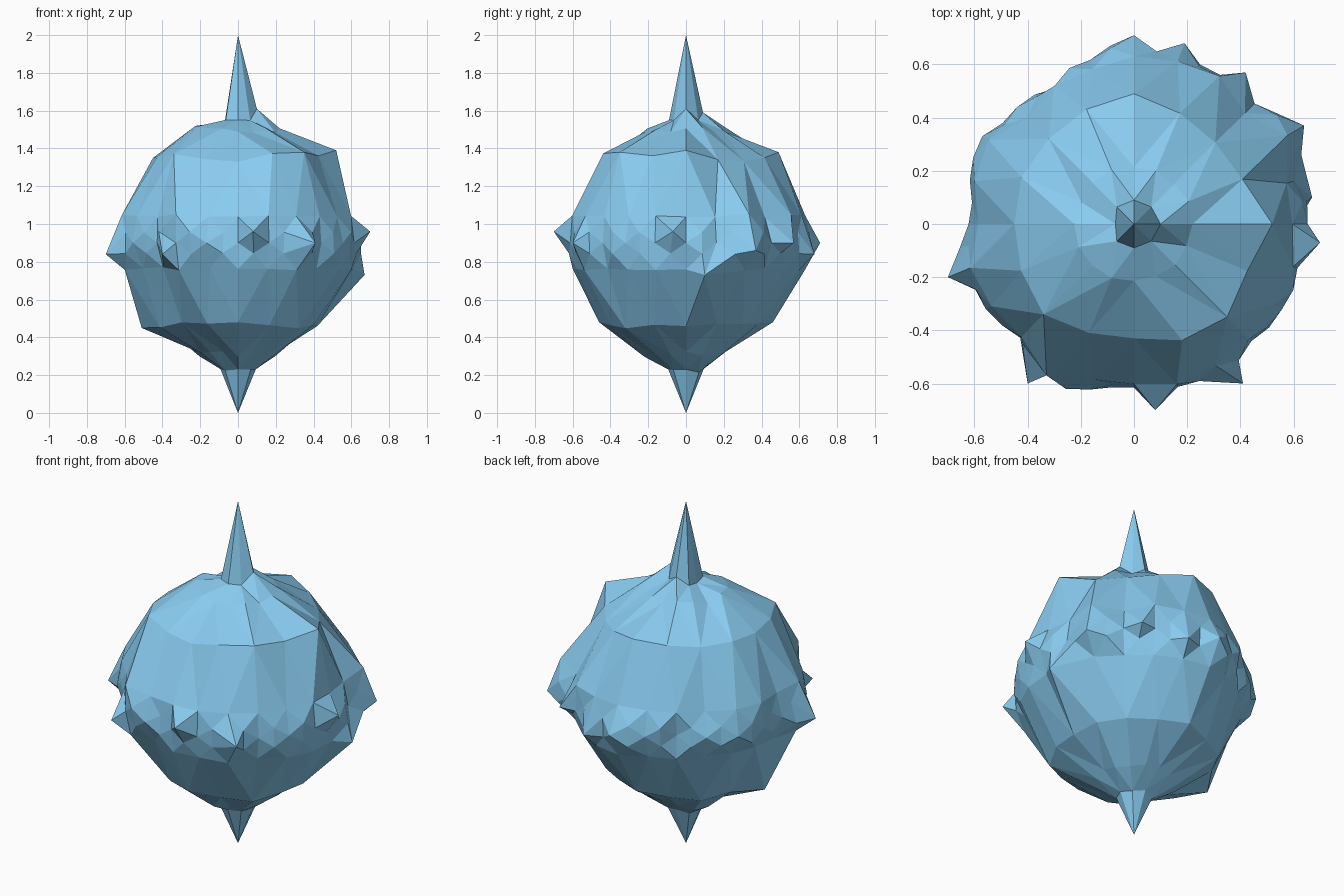
import bpy, bmesh, random
from math import radians, sin, cos, tau
from mathutils import Vector

if "Cube" in bpy.data.objects:
    bpy.data.objects.remove(bpy.data.objects["Cube"])

random.seed(11)
CENTRE = Vector((0, 0, 0.9))

# Rings of the crinkled ball: elevation, vertex count, half-step twist, radius range
RINGS = [(82, 8, 0, .64, .67), (70, 16, 0, .62, .66), (45, 16, 0, .61, .67),
         (-45, 16, 0, .595, .64), (-70, 16, 0, .61, .65), (-82, 8, 0, .67, .70)]
# Belt rings: elevation, half-step twist, least and greatest depth below the outline
BELT = [(13, 0, .01, .06), (5, .5, .00, .04), (0, 0, .01, .05), (-5, .5, .00, .04),
        (-13, 0, .02, .08)]
# Outline of the belt seen from the top, every 15 degrees
OUTLINE = [.67, .66, .71, .66, .68, .68, .70, .66, .63, .64, .67, .66,
           .65, .68, .66, .63, .69, .66, .64, .68, .66, .66, .68, .67]

# Outstanding bumps and dents: the nearest point of the ball is pulled here
BUMPS = [(.70, -.07, .96), (.64, .37, .86), (-.70, -.20, .84), (.08, -.70, .96),
         (0, .71, .90), (.19, .68, .84), (-.40, -.60, .84), (.41, -.60, .90),
         (.42, .57, .90), (.67, .10, .73), (-.42, -.45, .96), (.52, 0, 1.39),
         (-.45, 0, 1.35), (0, .49, 1.38), (0, -.43, 1.33), (-.34, -.34, 1.37),
         (.35, -.35, 1.38), (.42, 0, .46), (-.51, 0, .45), (0, .46, .48),
         (0, -.46, .48), (.10, 0, 1.61), (-.07, 0, 1.54), (0, .09, 1.59),
         (0, -.09, 1.55)]


def direction(elev, azim):
    e = radians(elev)
    return Vector((cos(e) * cos(azim), cos(e) * sin(azim), sin(e)))


def outline(step):
    i = int(step)
    t = step - i
    return OUTLINE[i % 24] * (1 - t) + OUTLINE[(i + 1) % 24] * t


# Faceted unit ball: hull of all ring points
bm = bmesh.new()
reach = {}
points = [(direction(90, 0), 1.1), (direction(-90, 0), 0.9)]
for elev, count, twist, low, high in RINGS:
    for i in range(count):
        points.append((direction(elev, tau * (i + twist) / count), random.uniform(low, high)))
for elev, twist, low, high in BELT:
    for i in range(24):
        points.append((direction(elev, tau * (i + twist) / 24),
                       outline(i + twist) - random.uniform(low, high)))
for d, r in points:
    v = bm.verts.new(d)
    reach[v] = d * r
bmesh.ops.convex_hull(bm, input=list(bm.verts))

# Crinkle the ball radially, tips stretched into spikes
for p in BUMPS:
    offset = Vector(p) - CENTRE
    nearest = min(bm.verts, key=lambda v: (v.co - offset.normalized()).length)
    reach[nearest] = offset
for v in bm.verts:
    v.co = reach[v] + CENTRE
bmesh.ops.recalc_face_normals(bm, faces=bm.faces)

mesh = bpy.data.meshes.new("spiked_ornament")
bm.to_mesh(mesh)
bm.free()
ornament = bpy.data.objects.new("spiked_ornament", mesh)
bpy.context.collection.objects.link(ornament)

# Sky blue finish
blue = bpy.data.materials.new("sky_blue")
blue.diffuse_color = (0.25, 0.60, 0.87, 1)
blue.use_nodes = True
blue.node_tree.nodes["Principled BSDF"].inputs["Base Color"].default_value = blue.diffuse_color
mesh.materials.append(blue)
